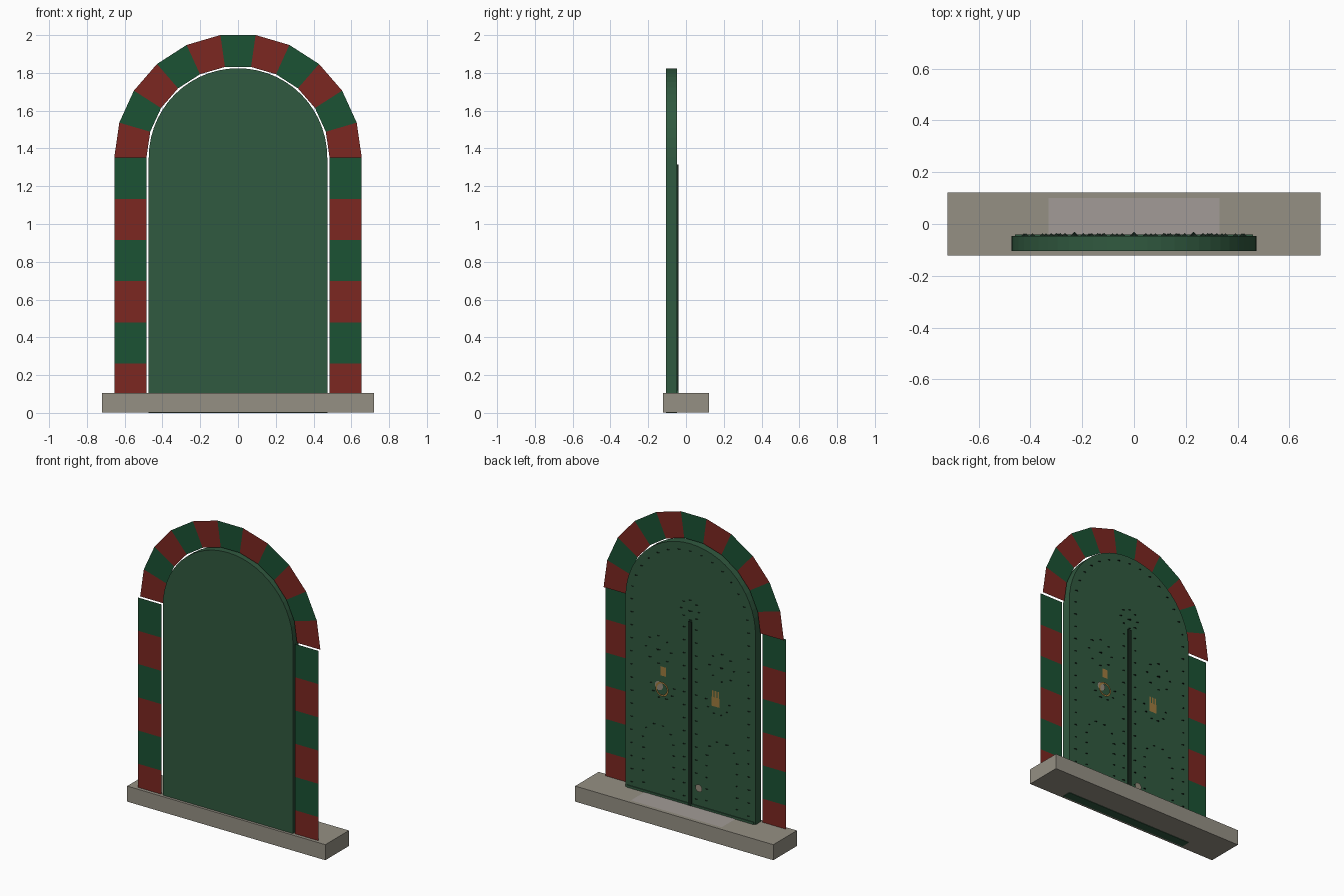
import bpy, math
from math import pi, sin, cos

if "Cube" in bpy.data.objects:
    bpy.data.objects.remove(bpy.data.objects["Cube"])


def mat(name, r, g, b):
    m = bpy.data.materials.new(name)
    m.diffuse_color = (r, g, b, 1)
    m.use_nodes = True
    m.node_tree.nodes["Principled BSDF"].inputs["Base Color"].default_value = m.diffuse_color
    return m


RED = mat("red_paint", .2, .02, .015)
GREEN = mat("green_paint", .011, .084, .034)
DOOR = mat("door_green", .03, .10, .05)
STONE = mat("stone", .30, .28, .23)
WORN = mat("worn_stone", .36, .33, .31)
IRON = mat("dark_iron", .008, .02, .012)
GOLD = mat("brass", .35, .20, .05)
PALE = mat("pale_metal", .30, .26, .2)


def mesh(name, verts, faces, *mats, idx=None):
    me = bpy.data.meshes.new(name)
    me.from_pydata(verts, [], faces)
    for m in mats:
        me.materials.append(m)
    if idx:
        me.polygons.foreach_set("material_index", idx)
    ob = bpy.data.objects.new(name, me)
    bpy.context.collection.objects.link(ob)
    return ob


def box(name, x0, x1, y0, y1, z0, z1, m):
    v = [(x, y, z) for x in (x0, x1) for y in (y0, y1) for z in (z0, z1)]
    f = [(0, 1, 3, 2), (4, 6, 7, 5), (0, 4, 5, 1), (2, 3, 7, 6), (0, 2, 6, 4), (1, 5, 7, 3)]
    return mesh(name, v, f, m)


def plate(name, outlines, y, m):
    # flat shapes in the xz plane, facing +y
    v, f = [], []
    for pts in outlines:
        f.append(tuple(range(len(v), len(v) + len(pts))))
        v += [(x, y, z) for x, z in pts]
    return mesh(name, v, f, m)


def circle(cx, cz, r, n):
    return [(cx + r * cos(2 * pi * i / n), cz - r * sin(2 * pi * i / n)) for i in range(n)]


def rect(cx, cz, w, h):
    return [(cx - w / 2, cz - h / 2), (cx - w / 2, cz + h / 2),
            (cx + w / 2, cz + h / 2), (cx + w / 2, cz - h / 2)]


SPRING, R_OUT, R_IN = 1.352, .655, .4845
BACK = -.0465

# stone sill with worn patch
box("sill", -.72, .72, -.122, .122, .003, .105, STONE)
mesh("worn_patch", [(-.33, -.1, .107), (.33, -.1, .107), (.33, .1, .107), (-.33, .1, .107)],
     [(0, 1, 2, 3)], WORN)

# flat striped jambs
for side, name in ((-1, "left_jamb"), (1, "right_jamb")):
    v, f = [], []
    for i in range(7):
        z = .042 + (SPRING - .042) * i / 6
        a, b = sorted((side * R_IN, side * R_OUT))
        v += [(a, -.1, z), (b, -.1, z)]
    f = [(2 * i, 2 * i + 1, 2 * i + 3, 2 * i + 2) for i in range(6)]
    mesh(name, v, f, RED, GREEN, idx=[i % 2 for i in range(6)])

# flat arch of eleven alternating blocks
v = []
for i in range(12):
    a = pi * i / 11
    v += [(r * cos(a), -.08, SPRING + r * sin(a)) for r in (R_IN, R_OUT)]
f = [(2 * i, 2 * i + 1, 2 * i + 3, 2 * i + 2) for i in range(11)]
mesh("arch", v, f, RED, GREEN, idx=[i % 2 for i in range(11)])

# round-topped door slab
N = 28
out = [(-.4725, 0), (.4725, 0)]
out += [(.4725 * cos(pi * i / N), SPRING + .4725 * sin(pi * i / N)) for i in range(N + 1)]
n = len(out)
v = [(x, y, z) for y in (-.105, BACK) for x, z in out]
f = [tuple(range(n)), tuple(range(2 * n - 1, n - 1, -1))]
f += [(i, i + n, (i + 1) % n + n, (i + 1) % n) for i in range(n)]
mesh("door", v, f, DOOR)

# centre strip and bottom rail on the back
box("centre_strip", -.012, .012, BACK - .005, -.04, .1, 1.315, IRON)
box("bottom_rail", -.46, .46, BACK - .005, -.041, .1, .12, DOOR)


# stud layout: (x, z, size)
studs = []


def column(x, z0, z1, step, s=.011):
    k = round((z1 - z0) / step)
    studs.extend((x, z0 + (z1 - z0) * i / k, s) for i in range(k + 1))


def ring(cx, cz, r, a0, a1, k, s=.011):
    for i in range(k):
        a = a0 + (a1 - a0) * i / (k - 1)
        studs.append((cx + r * cos(a), cz + r * sin(a), s))


ring(0, SPRING, .425, 0, pi, 17)
ring(0, 1.39, .065, 0, 2 * pi * 7 / 8, 8)
studs.append((0, 1.385, .016))
for s in (-1, 1):
    column(s * .425, .15, SPRING - .085, .085)
    column(s * .045, .16, 1.27, .085)
    ring(s * .23, 1.07, .09, 0, 2 * pi * 7 / 8, 8)
    studs.append((s * .23, 1.07, .016))
    ring(s * .2, .84, .085, pi, 2 * pi, 6)
    ring(s * .23, .47, .11, 0, pi, 6)
    for x in (.12, .34):
        column(s * x, .17, .40, .075)

# studs as small level wedges
v, f = [], []
for x, z, s in studs:
    f.append((len(v), len(v) + 1, len(v) + 2))
    v += [(x - s, BACK, z), (x + s, BACK, z), (x, BACK + s, z)]
mesh("studs", v, f, IRON)

# ring knocker with boss and small plate
K = 20
o, i_ = circle(.2, .82, .048, K), circle(.2, .82, .036, K)
plate("knocker_ring", [[o[j], o[(j + 1) % K], i_[(j + 1) % K], i_[j]] for j in range(K)], -.036, GOLD)
plate("knocker_boss", [circle(.225, .835, .03, 12)], -.040, PALE)
plate("lock_plate", [rect(.195, .935, .04, .06)], -.042, GOLD)

# hand-shaped knocker: palm, fingers
plate("hand_knocker", [rect(-.185, .835, .056, .06)] +
      [rect(-.185 + d, .885, .011, .045) for d in (-.02, 0, .02)], -.042, GOLD)

# low knob
plate("low_knob", [circle(-.066, .24, .025, 12)], -.038, PALE)
